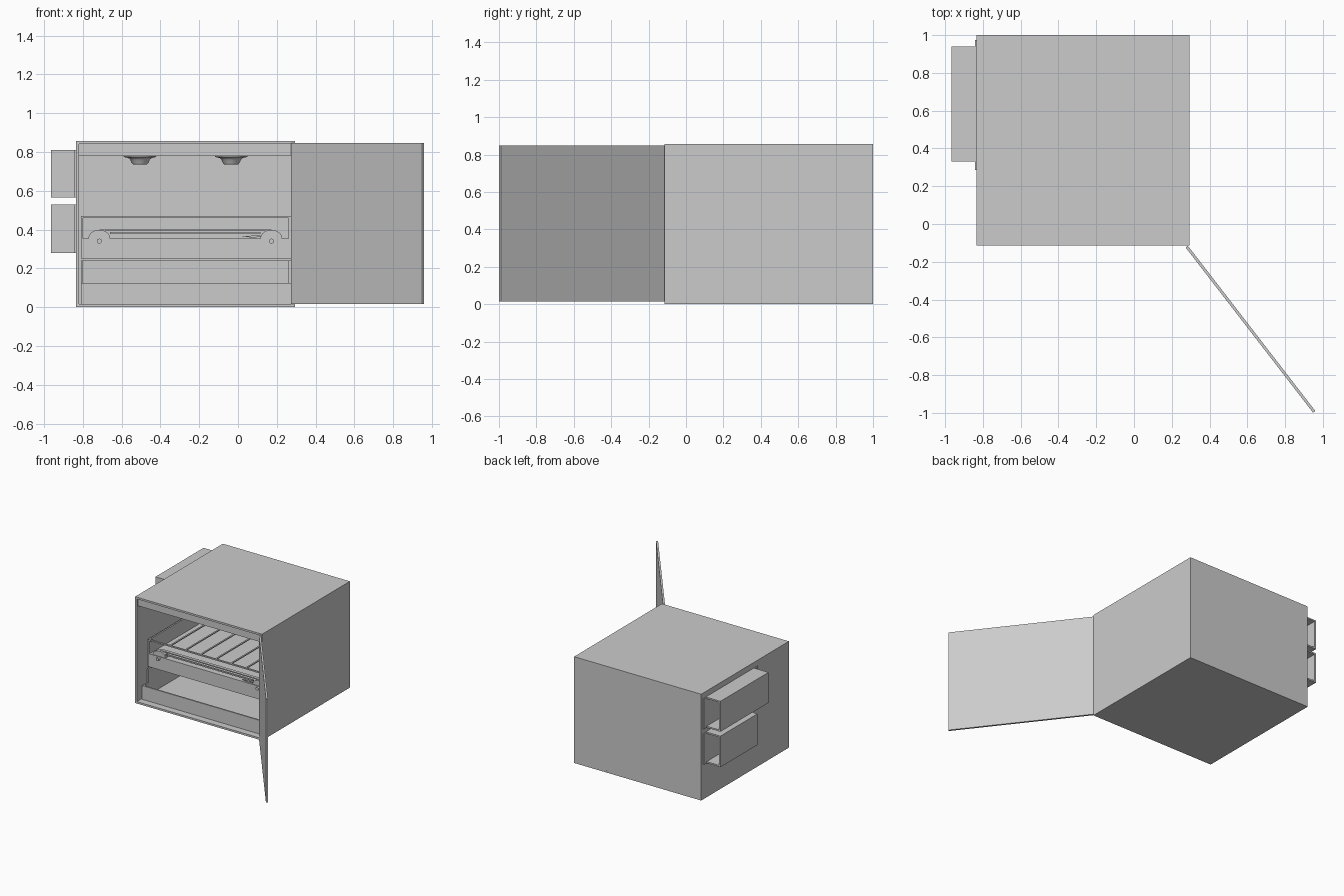
import bpy, bmesh, math
from mathutils import Matrix

if "Cube" in bpy.data.objects:
    bpy.data.objects.remove(bpy.data.objects["Cube"])


def make(name, bm, smooth=False):
    bmesh.ops.recalc_face_normals(bm, faces=bm.faces)
    me = bpy.data.meshes.new(name)
    bm.to_mesh(me)
    bm.free()
    ob = bpy.data.objects.new(name, me)
    bpy.context.collection.objects.link(ob)
    if smooth:
        bpy.context.view_layer.objects.active = ob
        ob.select_set(True)
        bpy.ops.object.shade_smooth_by_angle()
        ob.select_set(False)
    return ob


def boxes(name, *spans):
    """One object from boxes given as (x0, x1, y0, y1, z0, z1)."""
    bm = bmesh.new()
    for x0, x1, y0, y1, z0, z1 in spans:
        m = (Matrix.Translation(((x0 + x1) / 2, (y0 + y1) / 2, (z0 + z1) / 2))
             @ Matrix.Diagonal((x1 - x0, y1 - y0, z1 - z0, 1)))
        bmesh.ops.create_cube(bm, size=1, matrix=m)
    return make(name, bm)


def lathe(name, profile, loc, n=32):
    bm = bmesh.new()
    rings = [[bm.verts.new((r * math.cos(2 * math.pi * i / n) + loc[0],
                            r * math.sin(2 * math.pi * i / n) + loc[1], z + loc[2]))
              for i in range(n)] for r, z in profile]
    for a, b in zip(rings, rings[1:]):
        for i in range(n):
            bm.faces.new((a[i], a[(i + 1) % n], b[(i + 1) % n], b[i]))
    bm.faces.new(rings[0])
    bm.faces.new(rings[-1])
    return make(name, bm, True)


def extrude_xz(name, pts, y0, y1):
    bm = bmesh.new()
    f = bm.faces.new([bm.verts.new((x, y0, z)) for x, z in pts])
    new = bmesh.ops.extrude_face_region(bm, geom=[f])['geom']
    bmesh.ops.translate(bm, vec=(0, y1 - y0, 0),
                        verts=[v for v in new if isinstance(v, bmesh.types.BMVert)])
    return make(name, bm, True)


# Cabinet shell, open at the front
X0, X1, Y0, Y1, H, T = -0.835, 0.295, -0.115, 1.0, 0.855, 0.015
boxes("cabinet_shell",
      (X0, X1, Y0, Y1, 0, T), (X0, X1, Y0, Y1, H - T, H),
      (X0, X0 + T, Y0, Y1, T, H - T), (X1 - T, X1, Y0, Y1, T, H - T),
      (X0 + T, X1 - T, Y1 - T, Y1, T, H - T))

# Lamp panel and ceiling lamps
boxes("ceiling_panel", (X0 + T, X1 - T, -0.10, Y1 - T, 0.78, H - T))
lamp = [(0.085, 0.0), (0.083, -0.006), (0.06, -0.011), (0.05, -0.02),
        (0.045, -0.034), (0.036, -0.045)]
for x in (-0.505, -0.035):
    lathe("ceiling_lamp", lamp, (x, 0.43, 0.78))

# Open door, hinged at the front right corner
door = boxes("door", (0, 1.105, -0.015, 0, 0.015, 0.847))
door.location = (0.285, -0.115, 0)
door.rotation_euler.z = math.atan2(-0.875, 0.675)

# Side pockets, open towards the back, with mounting flange
for name, z0, z1, y0 in (("upper_side_pocket", 0.565, 0.81, 0.33),
                         ("lower_side_pocket", 0.28, 0.53, 0.47)):
    xo, xi, ye, t = -0.965, -0.842, 0.94, 0.012
    boxes(name, (xo, xo + t, y0, ye, z0, z1),
          (xo + t, xi, y0, ye, z0, z0 + t), (xo + t, xi, y0, ye, z1 - t, z1),
          (xo + t, xi, y0, y0 + t, z0 + t, z1 - t),
          (xi, X0, y0 - 0.045, 0.975, z0, z1))

# Lower tray: tall sides and back, low front lip
L, R, B = -0.81, 0.272, 0.96
boxes("lower_tray", (L, R, -0.06, B, T, 0.03),
      (L, R, -0.06, -0.048, 0.03, 0.125),
      (L, L + 0.012, -0.048, 0.0, 0.03, 0.125), (R - 0.012, R, -0.048, 0.0, 0.03, 0.125),
      (L, L + 0.012, 0.0, B, 0.03, 0.24), (R - 0.012, R, 0.0, B, 0.03, 0.24),
      (L + 0.012, R - 0.012, B - 0.012, B, 0.03, 0.24))

# Upper drawer: deep base, raised sides and back
boxes("upper_drawer", (L, R, 0.015, B, 0.25, 0.355),
      (L, L + 0.012, 0.015, B, 0.355, 0.46), (R - 0.012, R, 0.015, B, 0.355, 0.46),
      (L + 0.012, R - 0.012, B - 0.012, B, 0.355, 0.46))

# Rack frame with bars running front to back
bars = [(-0.62 + 0.135 * i - 0.006, -0.62 + 0.135 * i + 0.006, 0.027, B - 0.012, 0.461, 0.469)
        for i in range(7)]
boxes("rack", (L, R, 0.015, 0.027, 0.46, 0.47), (L, R, B - 0.012, B, 0.46, 0.47),
      (L, L + 0.012, 0.027, B - 0.012, 0.46, 0.47),
      (R - 0.012, R, 0.027, B - 0.012, 0.46, 0.47), *bars)

# Rounded end plates, pins and rails on the drawer front
for x in (-0.715, 0.172):
    arc = [(x + 0.056 * math.cos(math.pi * i / 16), 0.355 + 0.043 * math.sin(math.pi * i / 16))
           for i in range(17)]
    extrude_xz("end_plate", arc, 0.02, 0.06)
    pin = [(x + 0.013 * math.cos(math.pi * i / 8), 0.34 + 0.013 * math.sin(math.pi * i / 8))
           for i in range(16)]
    extrude_xz("front_pin", pin, -0.005, 0.02)
boxes("front_rails", (-0.715, 0.172, 0.035, 0.06, 0.392, 0.4),
      (-0.66, 0.117, 0.022, 0.034, 0.376, 0.386))
extrude_xz("latch_lever", [(0.02, 0.366), (0.07, 0.358), (0.115, 0.362), (0.115, 0.37)], 0.02, 0.03)
